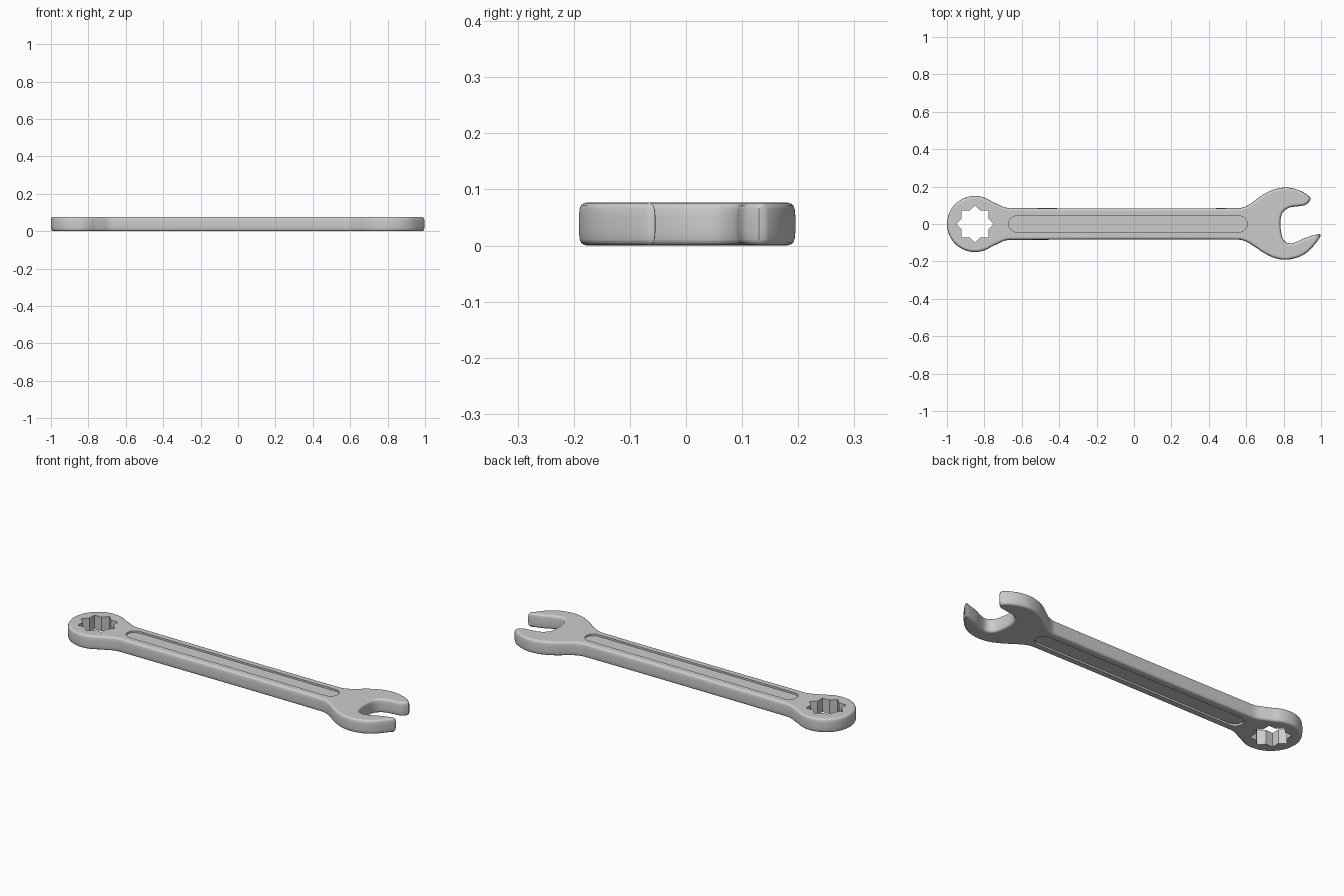
import bpy, bmesh, math
from mathutils import Vector

if "Cube" in bpy.data.objects:
    bpy.data.objects.remove(bpy.data.objects["Cube"])

H = 0.077            # thickness
RING = (-0.85, 0.0)  # centre of the ring end


def arc(cx, cy, r, a0, a1, n):
    return [(cx + r * math.cos(math.radians(a0 + (a1 - a0) * i / n)),
             cy + r * math.sin(math.radians(a0 + (a1 - a0) * i / n))) for i in range(n + 1)]


def smooth_loop(pts, step=0.008):
    """Closed Hermite curve through the points."""
    pts = [Vector(p) for p in pts]
    n, out = len(pts), []
    for i in range(n):
        p0, p1, p2, p3 = (pts[(i + k) % n] for k in (-1, 0, 1, 2))
        length = (p2 - p1).length
        m1 = (p2 - p0).normalized() * length
        m2 = (p3 - p1).normalized() * length
        cnt = max(1, min(8, round(length / step)))
        for j in range(cnt):
            t = j / cnt
            out.append(p1 * (2*t**3 - 3*t*t + 1) + m1 * (t**3 - 2*t*t + t)
                       + p2 * (3*t*t - 2*t**3) + m2 * (t**3 - t*t))
    return out


def inset(loop, d):
    """Move a counter-clockwise loop inward by d."""
    n, out = len(loop), []
    for i in range(n):
        a = (loop[i] - loop[i - 1]).normalized()
        b = (loop[(i + 1) % n] - loop[i]).normalized()
        nrm = (Vector((-a.y, a.x)) + Vector((-b.y, b.x))).normalized()
        c = max(0.6, nrm.dot(Vector((-a.y, a.x))))
        out.append(loop[i] + nrm * d / c)
    return out


def loft(name, layers):
    """Solid from stacked loops: [(loop, z), ...] bottom to top."""
    bm = bmesh.new()
    rows = [[bm.verts.new((p[0], p[1], z)) for p in loop] for loop, z in layers]
    n = len(rows[0])
    for lo, hi in zip(rows, rows[1:]):
        for i in range(n):
            j = (i + 1) % n
            bm.faces.new((lo[i], lo[j], hi[j], hi[i]))
    bm.faces.new(rows[0][::-1])
    bm.faces.new(rows[-1])
    me = bpy.data.meshes.new(name)
    bm.to_mesh(me)
    bm.free()
    ob = bpy.data.objects.new(name, me)
    bpy.context.collection.objects.link(ob)
    return ob


# Outline: open jaw, handle, ring end (counter-clockwise)
lower_jaw = [(0.56, -0.084), (0.60, -0.094), (0.64, -0.118), (0.69, -0.152), (0.75, -0.181),
             (0.81, -0.191), (0.88, -0.177), (0.93, -0.148), (0.97, -0.105), (0.997, -0.066),
             (0.997, -0.055), (0.96, -0.060), (0.91, -0.076), (0.87, -0.095), (0.83, -0.104)]
upper_jaw = [(0.802, -0.088), (0.788, -0.05), (0.783, 0.013), (0.795, 0.06), (0.83, 0.087),
             (0.88, 0.095), (0.92, 0.104), (0.944, 0.13), (0.942, 0.141), (0.91, 0.167),
             (0.86, 0.188), (0.81, 0.195), (0.75, 0.185), (0.69, 0.157), (0.64, 0.121),
             (0.60, 0.095), (0.56, 0.085)]
neck = [(-0.65, 0.085), (-0.69, 0.089), (-0.73, 0.107)]
outline = smooth_loop(lower_jaw + upper_jaw + neck + arc(*RING, 0.15, 55, 305, 24)
                      + [(x, -y) for x, y in neck[::-1]])

# Rounded edge profile: (inset, height)
edge = [(0.016, 0.0), (0.009, 0.0015), (0.004, 0.005), (0.0015, 0.011), (0.0, 0.025)]
profile = edge + [(d, H - z) for d, z in edge[::-1]]
wrench = loft("wrench", [(inset(outline, d), z) for d, z in profile])

# Eight-point star socket
star = [(RING[0] + r * math.cos(math.pi * i / 8), RING[1] + r * math.sin(math.pi * i / 8))
        for i in range(16) for r in [0.077 if i % 2 else 0.101]]
cutters = [loft("socket_cutter", [(star, -0.1), (star, 0.2)])]

# Shallow rounded recess on both faces of the handle
slot = arc(0.562, 0, 0.043, -90, 90, 16) + arc(-0.627, 0, 0.043, 90, 270, 16)
for z0, z1 in ((-0.1, 0.010), (H - 0.010, 0.2)):
    cutters.append(loft("recess_cutter", [(slot, z0), (slot, z1)]))

bpy.context.view_layer.objects.active = wrench
wrench.select_set(True)
for c in cutters:
    c.hide_render = True
    mod = wrench.modifiers.new("cut", 'BOOLEAN')
    mod.operation, mod.object, mod.solver = 'DIFFERENCE', c, 'EXACT'
    bpy.ops.object.modifier_apply(modifier=mod.name)
for c in cutters:
    bpy.data.objects.remove(c)

bpy.ops.object.shade_smooth_by_angle(angle=math.radians(35))
wn = wrench.modifiers.new("normals", 'WEIGHTED_NORMAL')
wn.keep_sharp = True
